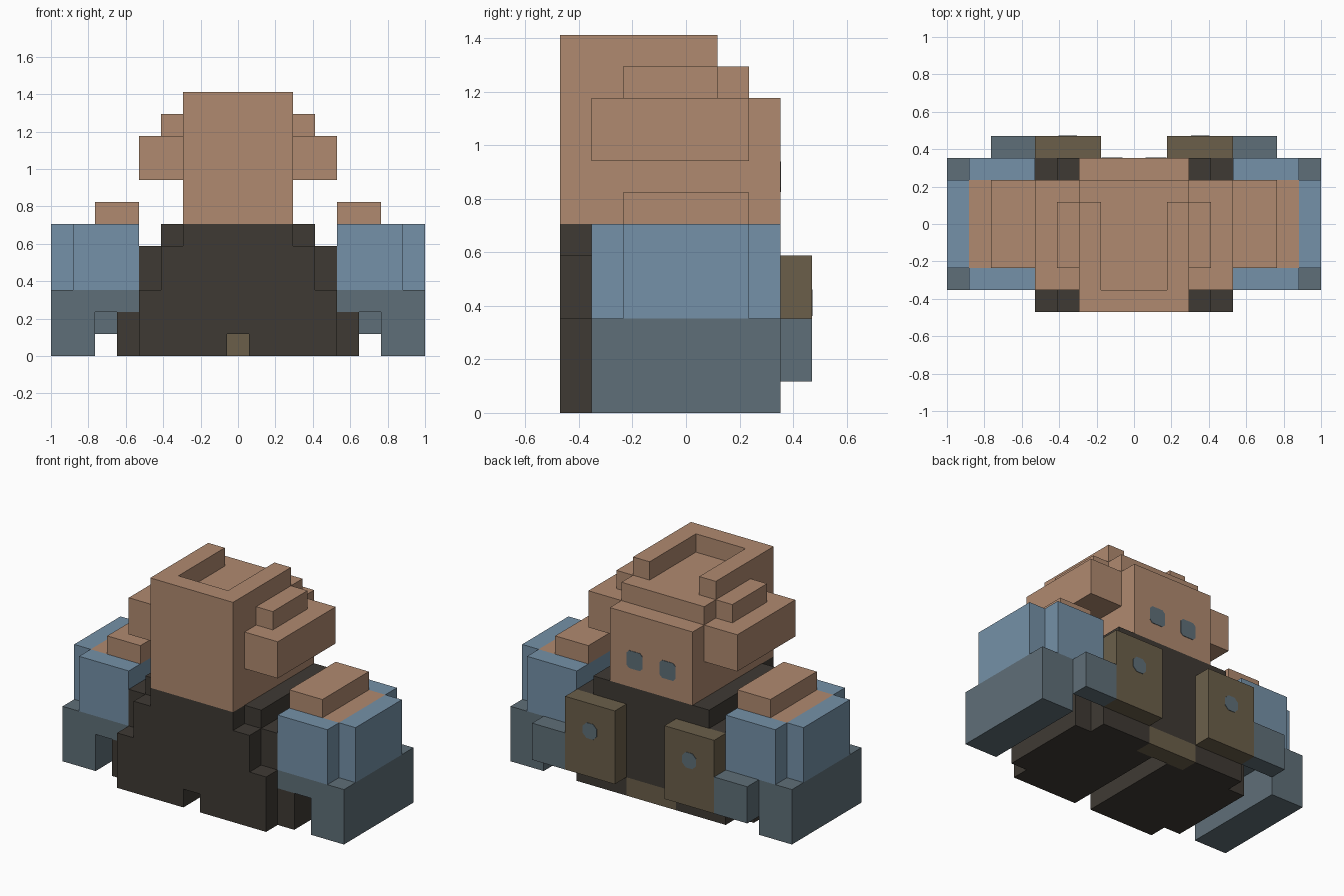
import bpy, bmesh, math
from mathutils import Vector

if "Cube" in bpy.data.objects:
    bpy.data.objects.remove(bpy.data.objects["Cube"])

U = 2 / 17  # size of one block


def material(name, rgb):
    lin = [((c / 255 + 0.055) / 1.055) ** 2.4 for c in rgb]
    m = bpy.data.materials.new(name)
    m.diffuse_color = (*lin, 1)
    m.use_nodes = True
    m.node_tree.nodes["Principled BSDF"].inputs["Base Color"].default_value = m.diffuse_color
    return m


TAN = material("tan", (176, 138, 112))
BLUE = material("blue", (117, 145, 168))
GREY = material("slate_grey", (95, 111, 120))
DARK = material("dark_brown", (63, 58, 52))
OLIVE = material("olive", (107, 95, 74))

# Boxes in block units: x0, x1, y0, y1, z0, z1; every box is mirrored in x.
# Later parts replace cells of earlier ones.
PARTS = [
    ("body", DARK, [
        (-2.5, 2.5, -4, -3, 5, 6), (-3.5, 3.5, -4, -3, 3, 5),   # stepped front
        (-4.5, 4.5, -4, -3, 1, 3), (0.5, 4.5, -4, -3, 0, 1),
        (-3.5, 3.5, -3, 3, 5, 6), (-4.5, 4.5, -3, 3, 1, 5),     # torso
        (0.5, 4.5, -3, 3, 0, 1), (4.5, 5.5, -3, 2, 0, 2),       # feet
    ]),
    ("rear_bridge", OLIVE, [(-1.5, 1.5, 2, 3, 0, 1)]),
    ("chest_plates", OLIVE, [(1.5, 4.5, 3, 4, 1, 5)]),
    ("head", TAN, [
        (-2.5, 2.5, -4, 3, 6, 10), (-2.5, 2.5, -4, 2, 10, 11),
        (-2.5, 2.5, -4, -3, 11, 12), (1.5, 2.5, -3, 1, 11, 12),  # top rim
        (2.5, 4.5, -3, 2, 8, 10), (2.5, 3.5, -2, 1, 10, 11),     # ears
    ]),
    ("sleeves", BLUE, [(4.5, 7.5, -3, 3, 3, 6), (7.5, 8.5, -2, 2, 3, 6)]),
    ("forearms", GREY, [
        (4.5, 8.5, -3, 3, 2, 3), (6.5, 8.5, -3, 3, 0, 2),
        (4.5, 6.5, 3, 4, 1, 3),
    ]),
    ("shoulders", TAN, [(4.5, 6.5, -2, 2, 6, 7), (5.5, 7.5, -2, 2, 5, 6)]),
]

# Fill the block grid
cells = {}
for name, mat, boxes in PARTS:
    for x0, x1, y0, y1, z0, z1 in boxes:
        for a, b in ((x0, x1), (-x1, -x0)):
            for x in range(int(a + 8.5), int(b + 8.5)):
                for y in range(y0, y1):
                    for z in range(z0, z1):
                        cells[x, y, z] = name


def add_object(name, bm, mat):
    mesh = bpy.data.meshes.new(name)
    bm.to_mesh(mesh)
    bm.free()
    mesh.materials.append(mat)
    ob = bpy.data.objects.new(name, mesh)
    bpy.context.collection.objects.link(ob)
    return ob


# Outer skin of each part
for name, mat, _ in PARTS:
    bm = bmesh.new()
    for cell in [c for c, n in cells.items() if n == name]:
        for axis in range(3):
            for side in (0, 1):
                near = list(cell)
                near[axis] += 2 * side - 1
                if tuple(near) in cells:
                    continue
                corners = []
                for s, t in ((0, 0), (1, 0), (1, 1), (0, 1)):
                    p = list(cell)
                    p[axis] += side
                    p[(axis + 1) % 3] += s
                    p[(axis + 2) % 3] += t
                    corners.append(bm.verts.new(((p[0] - 8.5) * U, p[1] * U, p[2] * U)))
                bm.faces.new(corners if side else corners[::-1])
    bmesh.ops.remove_doubles(bm, verts=bm.verts, dist=0.001)
    bmesh.ops.dissolve_limit(bm, angle_limit=math.radians(1), verts=bm.verts, edges=bm.edges)
    add_object(name, bm, mat)


# Thin cut-corner plates on the back
def badge(name, mat, x, y, z, half, cut):
    bm = bmesh.new()
    h, k = half, half - cut
    outline = [(h, -k), (h, k), (k, h), (-k, h), (-h, k), (-h, -k), (-k, -h), (k, -h)]
    face = bm.faces.new([bm.verts.new(((x + a) * U, y * U, (z + b) * U)) for a, b in outline])
    out = bmesh.ops.extrude_face_region(bm, geom=[face])["geom"]
    moved = [v for v in out if isinstance(v, bmesh.types.BMVert)]
    bmesh.ops.translate(bm, verts=moved, vec=Vector((0, 0.003, 0)))
    bmesh.ops.recalc_face_normals(bm, faces=bm.faces)
    add_object(name, bm, mat)


for s, label in ((-1, "left"), (1, "right")):
    badge("eye_" + label, GREY, s, 3, 7.5, 0.48, 0.15)
    badge("plate_button_" + label, GREY, s * 3, 4, 3.5, 0.42, 0.22)
